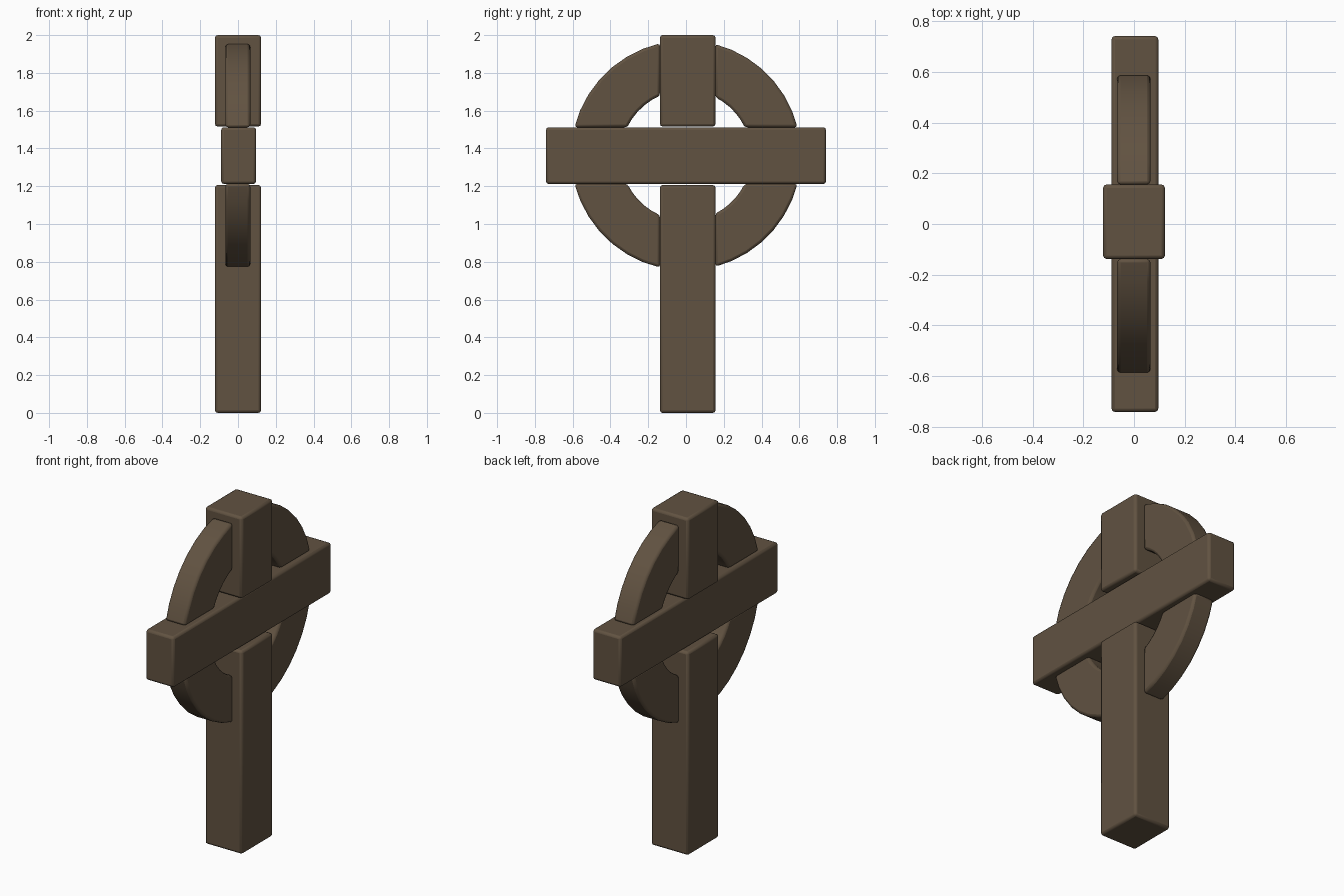
import bpy, bmesh, math

if "Cube" in bpy.data.objects:
    bpy.data.objects.remove(bpy.data.objects["Cube"])

mat = bpy.data.materials.new("dark_brown_stone")
mat.diffuse_color = (0.12, 0.085, 0.053, 1)
mat.use_nodes = True
mat.node_tree.nodes["Principled BSDF"].inputs["Base Color"].default_value = mat.diffuse_color

POST_Y = (-0.138, 0.156)     # post sides
BAR_Z = (1.212, 1.512)       # crossbar bottom and top
RING_Z = 1.363               # ring centre height
R_IN, R_OUT = 0.345, 0.609


def prism(name, points, x0, x1, bevel=0.014):
    """Extrude a (y, z) outline along x and soften its edges."""
    bm = bmesh.new()
    face = bm.faces.new([bm.verts.new((x0, y, z)) for y, z in points])
    ext = bmesh.ops.extrude_face_region(bm, geom=[face])
    verts = [g for g in ext["geom"] if isinstance(g, bmesh.types.BMVert)]
    bmesh.ops.translate(bm, verts=verts, vec=(x1 - x0, 0, 0))
    bmesh.ops.recalc_face_normals(bm, faces=bm.faces)
    me = bpy.data.meshes.new(name)
    bm.to_mesh(me)
    bm.free()
    me.materials.append(mat)
    ob = bpy.data.objects.new(name, me)
    bpy.context.collection.objects.link(ob)
    mod = ob.modifiers.new("soft_edges", "BEVEL")
    mod.width, mod.segments = bevel, 2
    mod.limit_method, mod.angle_limit = "ANGLE", math.radians(35)
    bpy.ops.object.select_all(action="DESELECT")
    ob.select_set(True)
    bpy.context.view_layer.objects.active = ob
    bpy.ops.object.shade_smooth_by_angle(angle=math.radians(40))
    return ob


def block(name, x0, x1, y, z):
    prism(name, [(y[0], z[0]), (y[1], z[0]), (y[1], z[1]), (y[0], z[1])], x0, x1)


def ring_arc(r, dy, dz, sy, sz, n=7):
    """Arc of radius r in one quadrant, from the crossbar face to the post face."""
    a0, a1 = math.asin(dz / r), math.acos(dy / r)
    angles = [a0 + (a1 - a0) * i / n for i in range(n + 1)]
    return [(sy * r * math.cos(a), RING_Z + sz * r * math.sin(a)) for a in angles]


# Post in two blocks, with the crossbar between them
block("lower_post", -0.122, 0.122, POST_Y, (0, 1.206))
block("upper_post", -0.122, 0.122, POST_Y, (1.516, 2.0))
block("crossbar", -0.089, 0.096, (-0.741, 0.741), BAR_Z)

# Four ring quarters butting against post and crossbar
for v, sz in (("lower", -1), ("upper", 1)):
    for h, sy in (("left", -1), ("right", 1)):
        dy = POST_Y[1] if sy > 0 else -POST_Y[0]
        dz = BAR_Z[1] - RING_Z if sz > 0 else RING_Z - BAR_Z[0]
        outline = ring_arc(R_OUT, dy, dz, sy, sz) + ring_arc(R_IN, dy, dz, sy, sz, 5)[::-1]
        prism(f"ring_{v}_{h}", outline, -0.067, 0.065)
